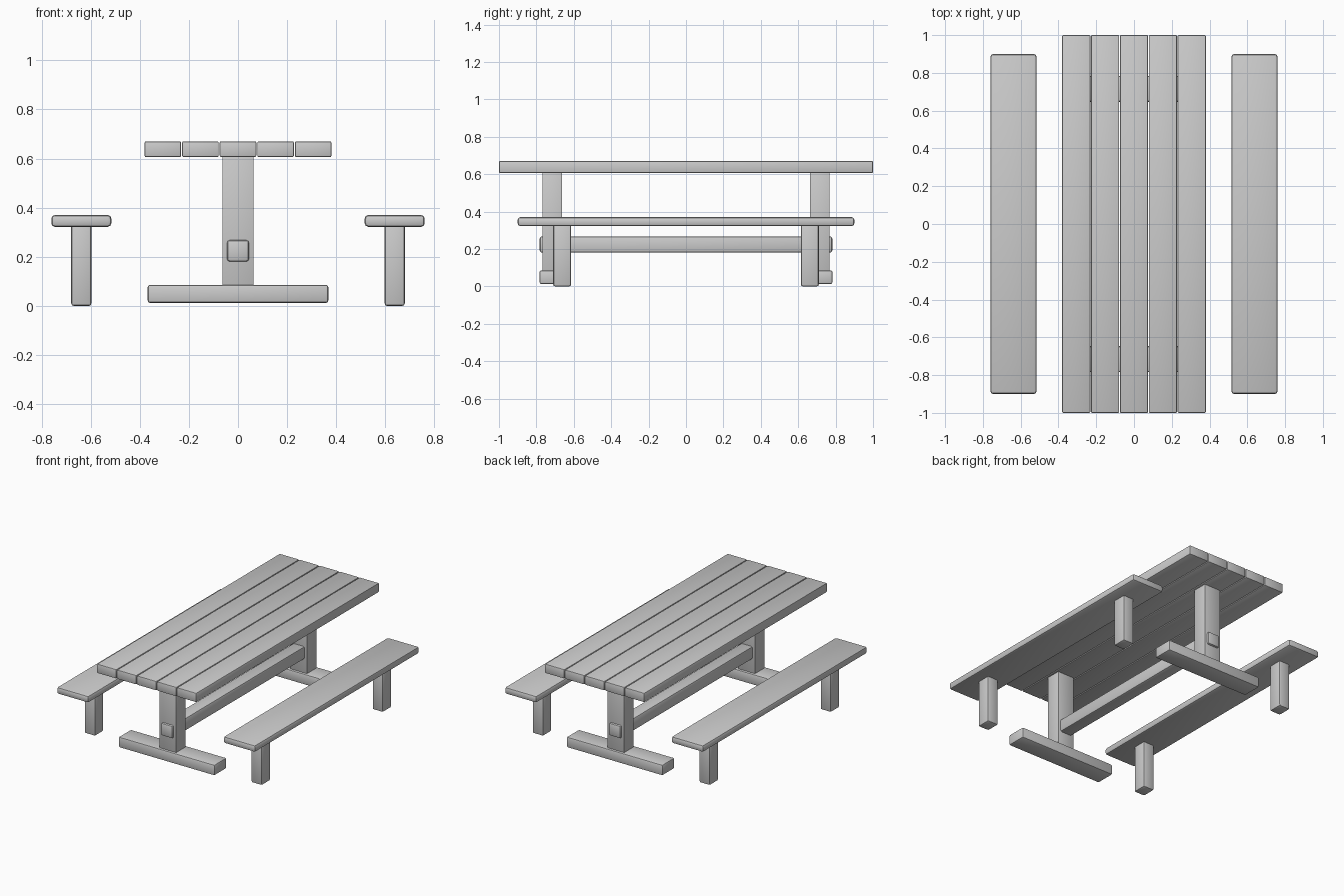
import bpy

if "Cube" in bpy.data.objects:
    bpy.data.objects.remove(bpy.data.objects["Cube"])


def beam(name, x, y, z, bevel, segments=2):
    """Rounded timber spanning the given (min, max) ranges."""
    spans = (x, y, z)
    bpy.ops.mesh.primitive_cube_add(size=1, location=[(a + b) / 2 for a, b in spans])
    obj = bpy.context.object
    obj.name = name
    obj.scale = [b - a for a, b in spans]
    bpy.ops.object.transform_apply(location=False, rotation=False, scale=True)
    mod = obj.modifiers.new("rounded_edges", 'BEVEL')
    mod.width = bevel
    mod.segments = segments
    bpy.ops.object.modifier_apply(modifier=mod.name)
    bpy.ops.object.shade_smooth_by_angle()
    return obj


def around(centre, size):
    return (centre - size / 2, centre + size / 2)


# Table top planks
for i in range(5):
    beam(f"tabletop_plank_{i + 1}", around((i - 2) * 0.153, 0.149), (-1, 1),
         (0.606, 0.67), 0.006)

# Trestle at each end: foot and post
for end, s in (("front", -1), ("back", 1)):
    beam(f"{end}_foot", around(0, 0.735), around(s * 0.715, 0.136), (0.012, 0.086), 0.01)
    beam(f"{end}_post", around(0, 0.128), around(s * 0.715, 0.105), (0.07, 0.615), 0.004)

# Long stretcher passing through both posts
beam("stretcher", around(0, 0.09), (-0.782, 0.782), (0.18, 0.268), 0.012)

# Benches on both sides
for side, sx in (("left", -1), ("right", 1)):
    beam(f"{side}_bench_seat", around(sx * 0.638, 0.244), (-0.9, 0.9), (0.322, 0.37), 0.014)
    for end, sy in (("front", -1), ("back", 1)):
        beam(f"{side}_bench_{end}_leg", around(sx * 0.638, 0.082),
             around(sy * 0.662, 0.096), (0, 0.335), 0.01)
